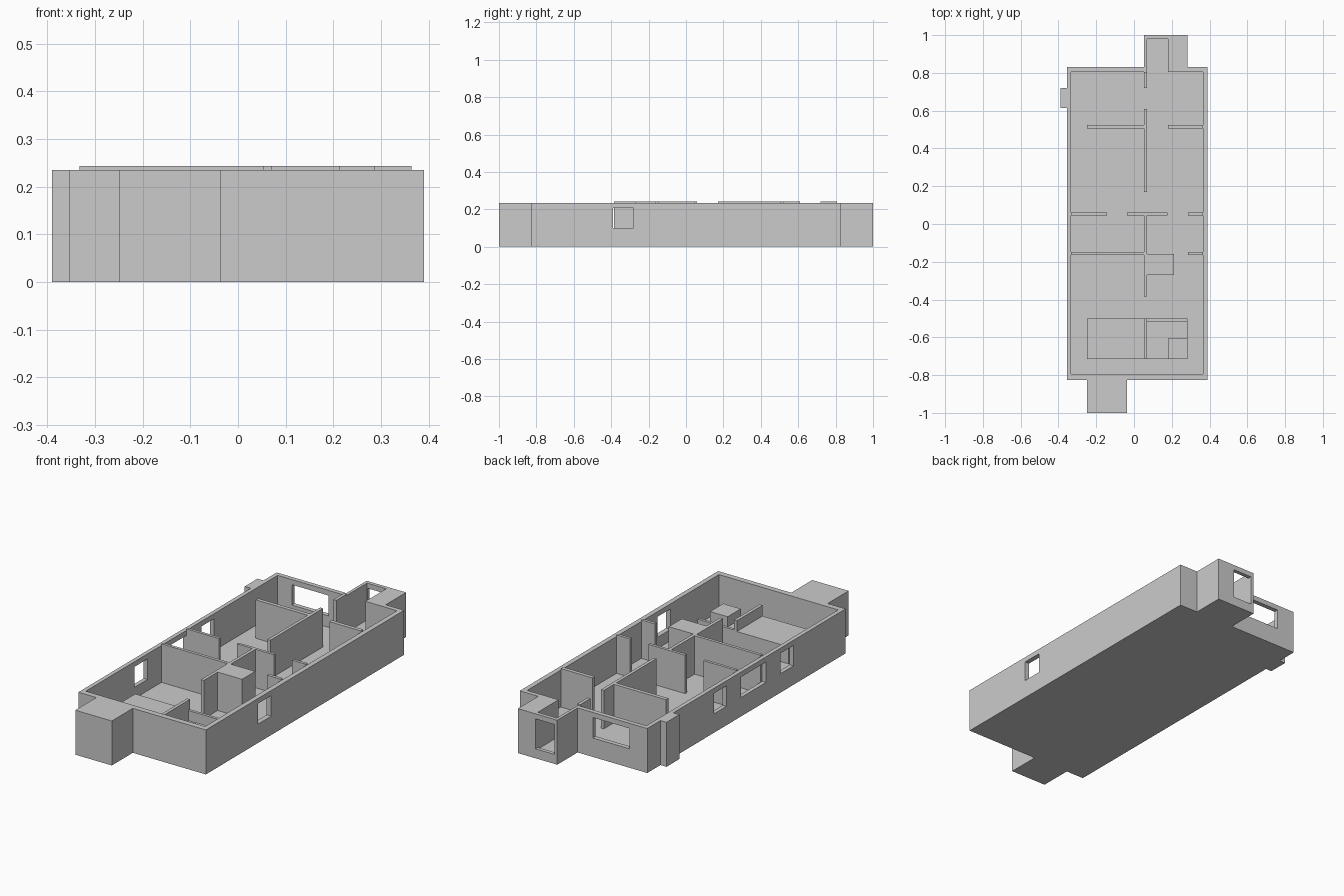
import bpy, bmesh

if "Cube" in bpy.data.objects:
    bpy.data.objects.remove(bpy.data.objects["Cube"])

WALL, INNER, FLOOR = 0.235, 0.243, 0.04


def prism(name, pts, z0, z1):
    """Extrude a flat outline from z0 to z1."""
    bm = bmesh.new()
    face = bm.faces.new([bm.verts.new((x, y, z0)) for x, y in pts])
    ext = bmesh.ops.extrude_face_region(bm, geom=[face])
    up = [v for v in ext["geom"] if isinstance(v, bmesh.types.BMVert)]
    bmesh.ops.translate(bm, verts=up, vec=(0, 0, z1 - z0))
    bmesh.ops.recalc_face_normals(bm, faces=bm.faces)
    me = bpy.data.meshes.new(name)
    bm.to_mesh(me)
    bm.free()
    ob = bpy.data.objects.new(name, me)
    bpy.context.collection.objects.link(ob)
    return ob


def box(name, x0, x1, y0, y1, z0, z1):
    return prism(name, [(x0, y0), (x1, y0), (x1, y1), (x0, y1)], z0, z1)


def cut(target, name, *dims):
    c = box(name, *dims)
    c.hide_render = True
    c.hide_viewport = True
    c.display_type = 'WIRE'
    m = target.modifiers.new(name, 'BOOLEAN')
    m.operation, m.object, m.solver = 'DIFFERENCE', c, 'EXACT'


# Outer shell with solid porch, chimney breast and rear extension
shell = prism("house_shell", [
    (-0.355, -0.825), (-0.25, -0.825), (-0.25, -1.0), (-0.037, -1.0),
    (-0.037, -0.825), (0.39, -0.825), (0.39, 0.83), (0.282, 0.83),
    (0.282, 1.0), (0.052, 1.0), (0.052, 0.83), (-0.355, 0.83),
    (-0.355, 0.72), (-0.39, 0.72), (-0.39, 0.613), (-0.355, 0.613)], 0, WALL)

# Room hollow and rear passage
cut(shell, "room_cutter", -0.333, 0.364, -0.795, 0.806, FLOOR, 0.4)
cut(shell, "passage_cutter", 0.068, 0.18, 0.75, 0.98, FLOOR, 0.4)

# Windows and back door
for i, (y0, y1) in enumerate([(0.17, 0.275), (-0.16, 0.048), (-0.39, -0.28)]):
    cut(shell, f"left_window_cutter_{i}", -0.37, -0.32, y0, y1, 0.10, 0.208)
cut(shell, "right_window_cutter", 0.35, 0.41, -0.39, -0.28, 0.10, 0.208)
cut(shell, "back_window_cutter", -0.25, -0.037, 0.79, 0.85, 0.10, 0.208)
cut(shell, "back_door_cutter", 0.069, 0.179, 0.96, 1.02, 0.05, 0.208)

# Central spine wall, broken by doorways
for i, (y0, y1) in enumerate([(-0.385, 0.06), (0.17, 0.61), (0.72, 0.806)]):
    box(f"spine_wall_{i}", 0.053, 0.07, y0, y1, FLOOR, INNER)

# Cross walls
cross = [(-0.25, 0.053, 0.505, 0.525), (0.18, 0.364, 0.505, 0.525),
         (-0.333, -0.143, 0.045, 0.06), (-0.037, 0.053, 0.045, 0.06),
         (0.07, 0.178, 0.045, 0.06), (0.285, 0.364, 0.045, 0.06),
         (-0.333, 0.053, -0.163, -0.147), (0.285, 0.364, -0.163, -0.147)]
for i, (x0, x1, y0, y1) in enumerate(cross):
    box(f"cross_wall_{i}", x0, x1, y0, y1, FLOOR, INNER)

# Closet block beside the spine
box("closet", 0.07, 0.213, -0.27, -0.16, FLOOR, INNER)

# Low counters and dividers in the front room
box("low_platform", -0.25, 0.053, -0.715, -0.5, FLOOR, 0.13)
box("half_wall", 0.053, 0.07, -0.715, -0.5, FLOOR, 0.187)
box("counter_base", 0.07, 0.283, -0.715, -0.515, FLOOR, 0.08)
box("counter_back", 0.07, 0.283, -0.515, -0.5, FLOOR, 0.134)
box("counter_block", 0.18, 0.283, -0.715, -0.605, 0.08, 0.134)
